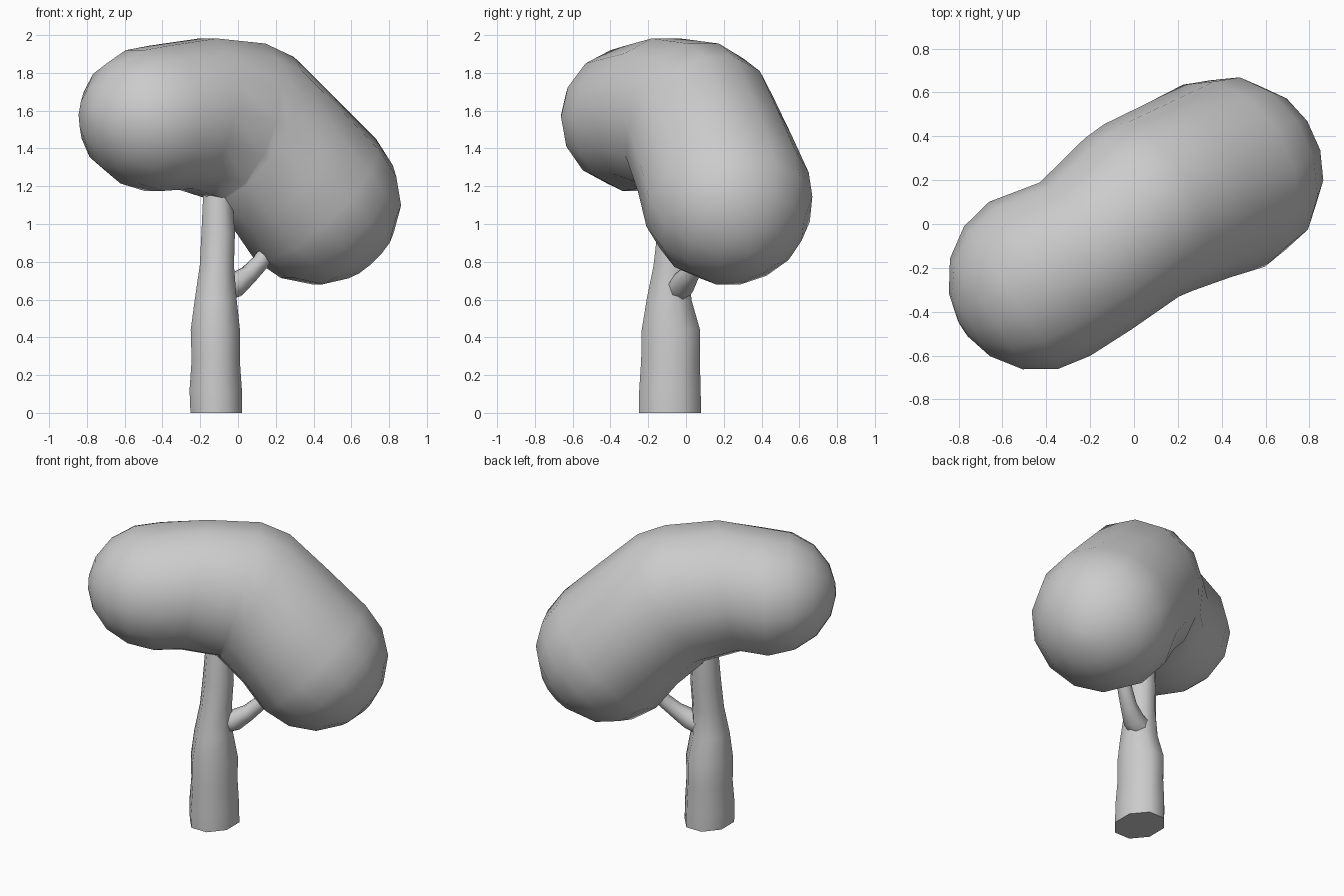
import bpy, bmesh, math
from mathutils import Vector

if "Cube" in bpy.data.objects:
    bpy.data.objects.remove(bpy.data.objects["Cube"])


def tube(name, rings, sides, ref):
    """Skin rings of (centre, normal, radius along ref, radius across); cap both ends."""
    bm = bmesh.new()
    loops = []
    for c, n, ru, rv in rings:
        c, n, r = Vector(c), Vector(n).normalized(), Vector(ref)
        u = (r - n * r.dot(n)).normalized()
        v = n.cross(u)
        loops.append([bm.verts.new(c + u * ru * math.cos(a) + v * rv * math.sin(a))
                      for a in (2 * math.pi * (i + 0.5) / sides for i in range(sides))])
    for a, b in zip(loops, loops[1:]):
        for i in range(sides):
            j = (i + 1) % sides
            bm.faces.new((a[i], a[j], b[j], b[i]))
    bm.faces.new(loops[0][::-1])
    bm.faces.new(loops[-1])
    bmesh.ops.recalc_face_normals(bm, faces=bm.faces)
    me = bpy.data.meshes.new(name)
    bm.to_mesh(me)
    bm.free()
    ob = bpy.data.objects.new(name, me)
    bpy.context.collection.objects.link(ob)
    bpy.context.view_layer.objects.active = ob
    ob.select_set(True)
    bpy.ops.object.shade_smooth_by_angle(angle=math.radians(65))
    ob.select_set(False)
    return ob


# Canopy: bent sausage with two rounded lobes
left, mid, right = Vector((-.43, -.25, 1.56)), Vector((.02, .045, 1.535)), Vector((.41, .22, 1.13))
t1, t2 = (mid - left).normalized(), (right - mid).normalized()
rl, rm, rr = .42, .43, .455
steps = [math.radians(d) for d in (6, 24, 46, 68)]
rings = [(left - t1 * rl * math.cos(a), t1, rl * math.sin(a) * .93, rl * math.sin(a)) for a in steps]
rings += [(left, t1, rl * .94, rl),
          (left.lerp(mid, .42) + Vector((.02, -.02, .035)), t1 * 4 + t2, .415, .395),
          (mid + Vector((-.03, -.015, .01)), t1 * 1.8 + t2, .44, .42),
          (mid + Vector((.045, .03, -.03)), t1 + t2 * 1.8, .445, .43),
          (mid.lerp(right, .55) + Vector((.01, .01, .01)), t1 + t2 * 4, .44, .44),
          (right, t2, rr, rr)]
rings += [(right + t2 * rr * math.cos(a), t2, rr * math.sin(a), rr * math.sin(a))
          for a in reversed(steps)]
tube("canopy", rings, 14, (0, 0, 1))

# Trunk: tapered, slightly bulging low-sided tube
Z = (0, 0, 1)
trunk = [(-.115, -.085, 0, .148, .178), (-.118, -.085, .12, .15, .176),
         (-.118, -.082, .28, .138, .168), (-.12, -.08, .44, .141, .167), (-.118, -.09, .6, .12, .128),
         (-.112, -.075, .78, .098, .105), (-.105, -.06, .95, .096, .1), (-.108, -.05, 1.15, .083, .085),
         (-.108, -.04, 1.32, .07, .07)]
tube("trunk", [((x, y, z), Z, rx, ry) for x, y, z, rx, ry in trunk], 8, (1, 0, 0))


# Branches: short curved limbs reaching into the lobes
def branch(name, pts):
    ps = [Vector(p[:3]) for p in pts]
    rs = []
    for i, p in enumerate(pts):
        n = ps[min(i + 1, len(ps) - 1)] - ps[max(i - 1, 0)]
        rs.append((ps[i], n, p[3], p[3]))
    tube(name, rs, 7, (0, 1, 0))


branch("right_branch", [(-.08, -.04, .655, .07), (-.01, -.02, .68, .068), (.06, .02, .735, .052),
                        (.12, .06, .8, .047), (.2, .12, .93, .035)])
branch("left_branch", [(-.1, -.06, 1.12, .05), (-.16, -.08, 1.19, .045), (-.28, -.14, 1.27, .035)])
